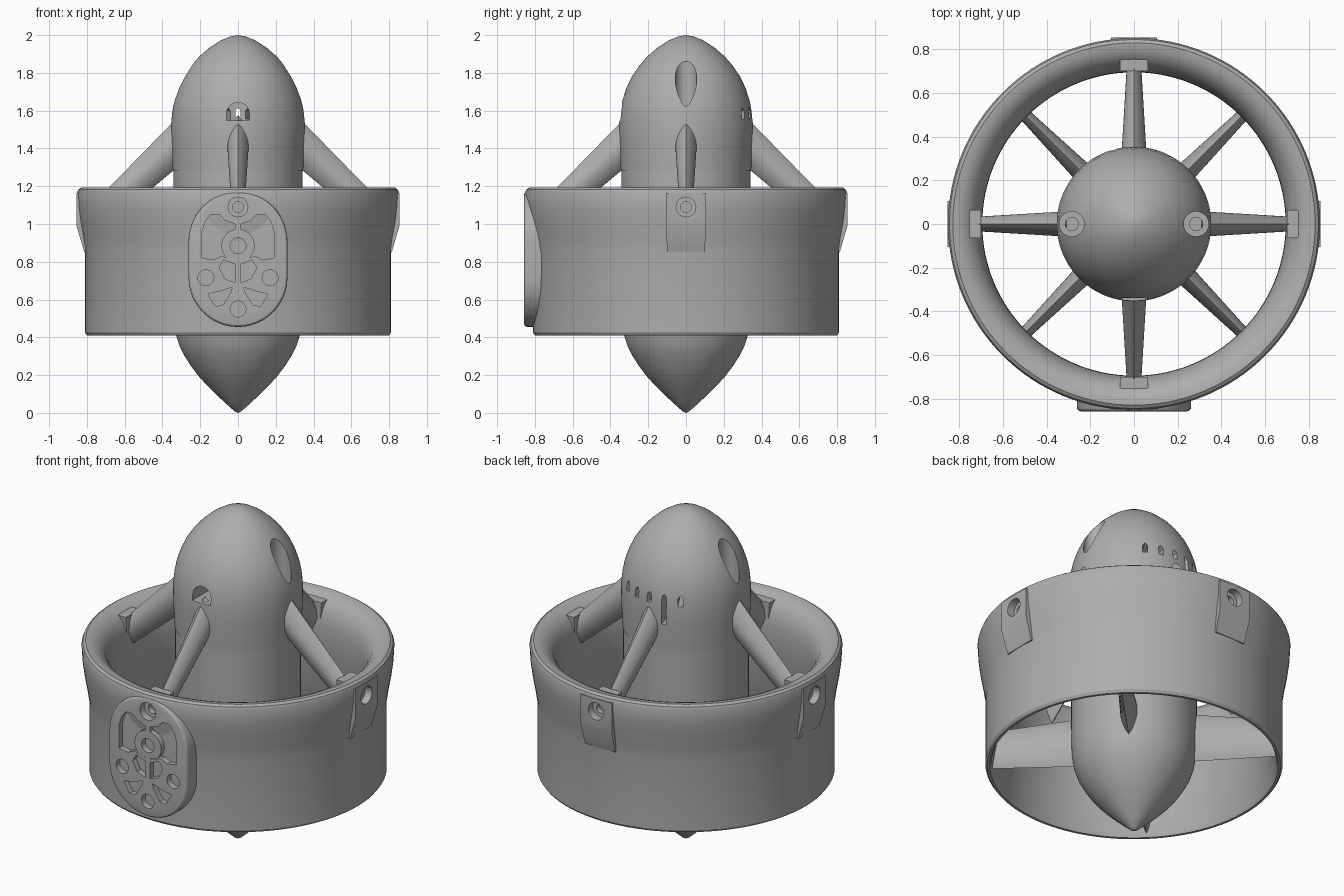
import bpy, bmesh, math
from math import sin, cos, pi, radians
from mathutils import Matrix, Vector

if "Cube" in bpy.data.objects:
    bpy.data.objects.remove(bpy.data.objects["Cube"], do_unlink=True)

grey = bpy.data.materials.new("satin_grey")
grey.use_nodes = True
grey.diffuse_color = (0.42, 0.42, 0.42, 1)
grey.node_tree.nodes["Principled BSDF"].inputs["Base Color"].default_value = grey.diffuse_color


def finish(bm, name, turn=0):
    """Turn the mesh about z, then store it as an object."""
    bmesh.ops.transform(bm, matrix=Matrix.Rotation(radians(turn), 4, 'Z'), verts=bm.verts)
    bmesh.ops.recalc_face_normals(bm, faces=bm.faces)
    mesh = bpy.data.meshes.new(name)
    bm.to_mesh(mesh)
    bm.free()
    mesh.materials.append(grey)
    ob = bpy.data.objects.new(name, mesh)
    bpy.context.collection.objects.link(ob)
    return ob


def revolve(name, profile, closed=False, steps=128):
    bm = bmesh.new()
    vs = [bm.verts.new((r, 0, z)) for r, z in profile]
    edges = [bm.edges.new(p) for p in zip(vs, vs[1:])]
    if closed:
        edges.append(bm.edges.new((vs[-1], vs[0])))
    bmesh.ops.spin(bm, geom=vs + edges, cent=(0, 0, 0), axis=(0, 0, 1),
                   angle=2 * pi, steps=steps, use_duplicate=False)
    bmesh.ops.remove_doubles(bm, verts=bm.verts, dist=1e-4)
    return finish(bm, name)


def prism(name, outline, r0, r1, turn=0):
    """Outline (t, z) facing +x, extruded between radii r0 and r1."""
    bm = bmesh.new()
    face = bm.faces.new([bm.verts.new((r0, t, z)) for t, z in outline])
    out = bmesh.ops.extrude_face_region(bm, geom=[face])["geom"]
    bmesh.ops.translate(bm, vec=(r1 - r0, 0, 0),
                        verts=[v for v in out if isinstance(v, bmesh.types.BMVert)])
    return finish(bm, name, turn)


def disc(t, z, r, n=32):
    return [(t + r * cos(2 * pi * i / n), z + r * sin(2 * pi * i / n)) for i in range(n)]


def stadium(r, z0, z1, n=24):
    top = [(r * cos(pi * i / n), z1 + r * sin(pi * i / n)) for i in range(n + 1)]
    return top + [(-t, z0 + z1 - z) for t, z in top]


def upright(name, x, r, z0, z1):
    ob = prism(name, disc(0, 0, r, 48), z0, z1)
    ob.data.transform(Matrix.Translation((x, 0, 0)) @ Matrix.Rotation(-pi / 2, 4, 'Y'))
    return ob


def cut(ob, *cutters, op='DIFFERENCE'):
    bpy.context.view_layer.objects.active = ob
    for c in cutters:
        m = ob.modifiers.new("cut", 'BOOLEAN')
        m.operation, m.solver, m.object = op, 'EXACT', c
        bpy.ops.object.modifier_apply(modifier=m.name)
        bpy.data.objects.remove(c, do_unlink=True)


def bevel(ob, width, segments=3):
    m = ob.modifiers.new("round", 'BEVEL')
    m.width, m.segments, m.limit_method = width, segments, 'ANGLE'
    bpy.context.view_layer.objects.active = ob
    bpy.ops.object.modifier_apply(modifier=m.name)


def vane(name, root, tip, turn, n=16):
    """Loft a streamlined section from root to tip: (radius, top z, bottom z, half width)."""
    bm = bmesh.new()
    rings = []
    for r, top, bottom, w in (root, tip):
        s = [i / n for i in range(n + 1)]
        side = [(w * sin(pi * a) ** 0.8 if 0 < a < 1 else 0, top + (bottom - top) * a) for a in s]
        loop = side + [(-t, z) for t, z in side[-2:0:-1]]
        rings.append([bm.verts.new((r, t, z)) for t, z in loop])
    a, b = rings
    for i in range(len(a)):
        j = (i + 1) % len(a)
        bm.faces.new((a[i], a[j], b[j], b[i]))
    bm.faces.new(a)
    bm.faces.new(b)
    return finish(bm, name, turn)


def screw_hole(turn, face):
    return [prism("hole_cutter", disc(0, 1.09, 0.052), face - 0.045, 0.95, turn),
            prism("hole_cutter", disc(0, 1.09, 0.028), face - 0.085, 0.95, turn)]


# Duct with flared intake lip and widening outlet
duct = revolve("duct", [(0.785, 0.41), (0.80, 0.41), (0.81, 0.425), (0.81, 0.84), (0.822, 0.92),
                        (0.838, 1.01), (0.847, 1.08), (0.852, 1.165), (0.845, 1.183), (0.83, 1.193),
                        (0.80, 1.19), (0.765, 1.175), (0.73, 1.14), (0.708, 1.09), (0.697, 1.03),
                        (0.695, 0.95), (0.70, 0.85), (0.725, 0.70), (0.775, 0.43)], True)

# Centre body: tail cone and motor barrel
barrel = revolve("motor_barrel", [(0, 0), (0.02, 0.01), (0.065, 0.05), (0.118, 0.1), (0.168, 0.15),
                                  (0.213, 0.2), (0.25, 0.25), (0.282, 0.3), (0.308, 0.35),
                                  (0.328, 0.41), (0.338, 0.48), (0.342, 0.55), (0.342, 1.28),
                                  (0, 1.28)])

# Nose cap with vents, cable window and two screw wells
nose = revolve("nose_cap", [(0, 1.28), (0.345, 1.28), (0.352, 1.42), (0.354, 1.53), (0.347, 1.6),
                            (0.335, 1.66), (0.315, 1.72), (0.287, 1.78), (0.25, 1.835),
                            (0.207, 1.885), (0.15, 1.935), (0.09, 1.973), (0.04, 1.993), (0, 2)])
cut(nose, upright("cavity_cutter", 0, 0.21, 1.48, 1.7))
for side in (-1, 1):
    cut(nose, upright("well_cutter", side * 0.285, 0.057, 1.59, 2.1),
        upright("well_cutter", side * 0.285, 0.03, 1.54, 2.1))
arch = [(0.06 * cos(pi * i / 16), 1.585 + 0.058 * sin(pi * i / 16)) for i in range(17)]
cut(nose, prism("window_cutter", [(0.06, 1.548)] + arch + [(-0.06, 1.548)], 0.15, 0.5, -90))
for angle in (-30, -15, 0, 15, 30):
    low = 1.44 if angle == 15 else 1.555
    slot = [(-0.014, low), (0.014, low), (0.014, 1.6), (0, 1.617), (-0.014, 1.6)]
    cut(nose, prism("vent_cutter", slot, 0.15, 0.5, 90 + angle))

# Upper struts with notched feet in the lip, lower straightening vanes
foot = [(-0.065, 1.165), (0.065, 1.165), (0.05, 0.95), (0, 1.02), (-0.05, 0.95)]
for i, place in enumerate(("left", "back", "right", "front")):
    vane("strut_" + place, (0.31, 1.575, 1.31, 0.058), (0.74, 1.135, 0.95, 0.032), 90 * i)
    prism("strut_foot_" + place, foot, 0.70, 0.78, 90 * i)
    vane("outlet_vane_" + str(i + 1), (0.28, 0.72, 0.42, 0.05), (0.775, 0.66, 0.43, 0.025), 45 + 90 * i)

# Screw pads on the duct
for turn, place in ((0, "left"), (90, "back"), (180, "right")):
    pad = prism("screw_pad_" + place, [(-0.105, 0.855), (0.105, 0.855), (0.105, 1.165), (-0.105, 1.165)],
                0.79, 0.855, turn)
    # chamfer the lower outer face by sliding its edge towards the duct
    bm = bmesh.new()
    bm.from_mesh(pad.data)
    bmesh.ops.bisect_plane(bm, geom=bm.verts[:] + bm.edges[:] + bm.faces[:],
                           plane_co=(0, 0, 0.99), plane_no=(0, 0, 1))
    for v in bm.verts:
        if v.co.z < 0.9 and v.co.length > 1.17 * 0.99:
            v.co.xy *= 0.815 / 0.855
    bm.to_mesh(pad.data)
    bm.free()
    cut(pad, *screw_hole(turn, 0.855))
    cut(duct, *screw_hole(turn, 0.855))

# Mounting plate on the front: base, raised face, pockets and bosses
plate = prism("mounting_plate", stadium(0.262, 0.717, 0.908), 0.70, 0.858, -90)
bevel(plate, 0.018)
cut(plate, upright("bore_cutter", 0, 0.79, 0.2, 1.4))
pockets = [
    [(0.19, 0.82), (0.19, 0.96), (0.175, 1.01), (0.145, 1.05), (0.1, 1.05), (0.07, 1.02),
     (0.015, 1.0), (0.015, 0.81), (0.09, 0.83), (0.13, 0.81)],
    [(0.015, 0.785), (0.075, 0.81), (0.1, 0.77), (0.07, 0.71), (0.015, 0.69)],
    [(0.16, 0.63), (0.09, 0.645), (0.03, 0.665), (0.04, 0.635), (0.08, 0.57), (0.12, 0.565)],
]
for outline in pockets:
    for side in (-1, 1):
        cut(plate, prism("pocket_cutter", [(side * t, z) for t, z in outline], 0.825, 0.95, -90))
for t, z, r in ((0, 0.885, 0.088), (0.17, 0.715, 0.072), (-0.17, 0.715, 0.072), (0, 0.55, 0.072)):
    cut(plate, prism("boss", disc(t, z, r), 0.81, 0.857, -90), op='UNION')
    cut(plate, prism("hole_cutter", disc(t, z, 0.042), 0.82, 0.95, -90))
cut(plate, *screw_hole(-90, 0.858))
cut(duct, *screw_hole(-90, 0.858))

# Smooth shading with sharp edges kept
bpy.ops.object.select_all(action='DESELECT')
for ob in bpy.context.collection.objects:
    if ob.type == 'MESH':
        ob.select_set(True)
        bpy.context.view_layer.objects.active = ob
bpy.ops.object.shade_smooth_by_angle(angle=radians(28))
